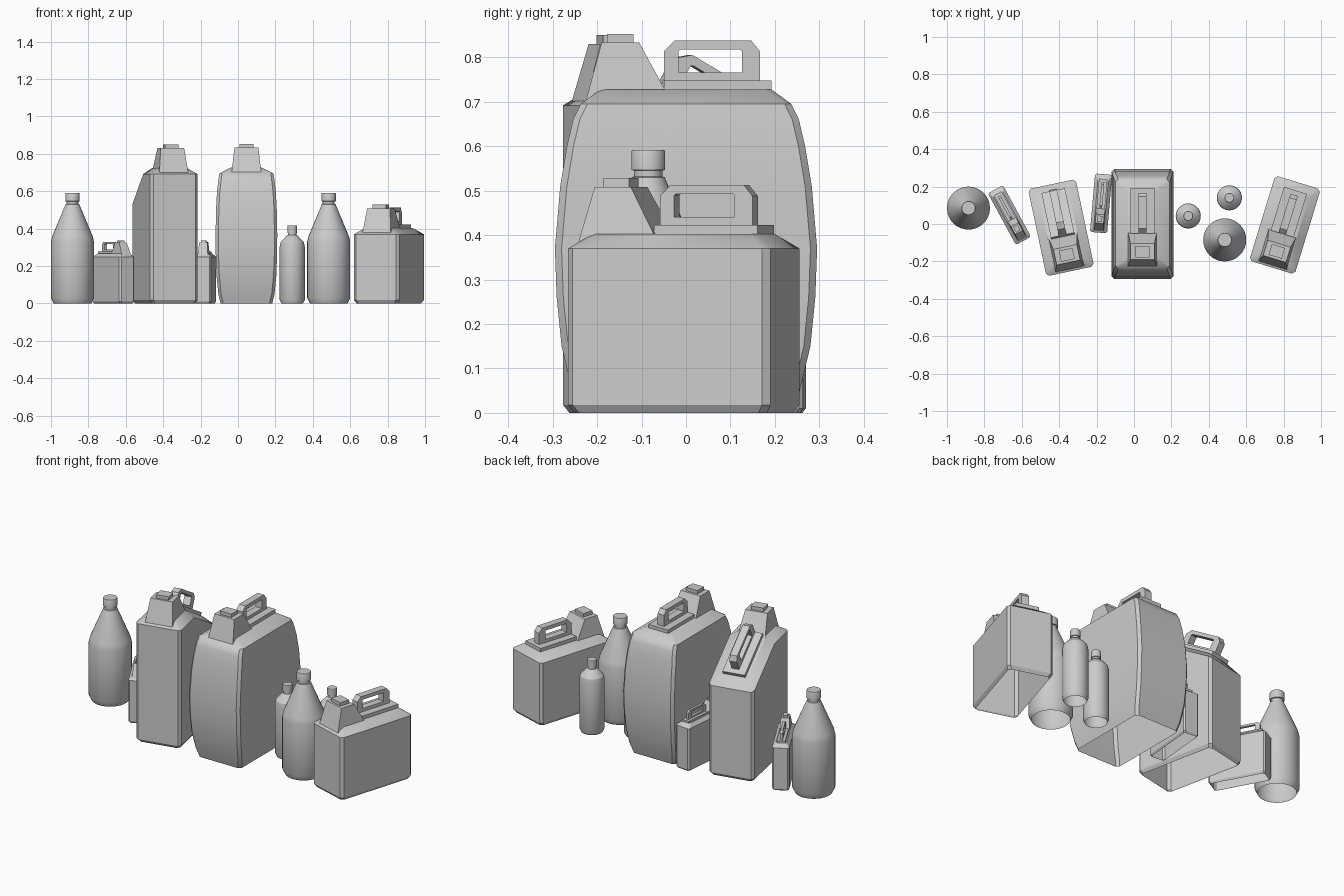
import bpy, bmesh
from math import sin, cos, pi, atan, radians
from mathutils import Matrix, Vector

if "Cube" in bpy.data.objects:
    bpy.data.objects.remove(bpy.data.objects["Cube"])


def finish(bm, name, loc, rot=0, scale=1, angle=28):
    bmesh.ops.recalc_face_normals(bm, faces=bm.faces)
    mesh = bpy.data.meshes.new(name)
    bm.to_mesh(mesh)
    bm.free()
    ob = bpy.data.objects.new(name, mesh)
    bpy.context.collection.objects.link(ob)
    ob.location = loc
    ob.rotation_euler.z = radians(rot)
    ob.scale = (scale,) * 3
    bpy.context.view_layer.objects.active = ob
    ob.select_set(True)
    bpy.ops.object.shade_smooth_by_angle(angle=radians(angle))
    ob.select_set(False)
    return ob


def bridge(bm, a, b):
    n = len(a)
    for i in range(n):
        j = (i + 1) % n
        bm.faces.new((a[i], a[j], b[j], b[i]))


def bottle(name, profile, loc, sides=32):
    # lathed shell, open underneath
    bm = bmesh.new()
    prev = None
    for r, z in profile:
        ring = [bm.verts.new((r * cos(2 * pi * i / sides), r * sin(2 * pi * i / sides), z))
                for i in range(sides)]
        if prev:
            bridge(bm, prev, ring)
        prev = ring
    bm.faces.new(prev)
    return finish(bm, name, loc)


def block(bm, lower, upper, m=Matrix()):
    # tapered box: each level is (half width, front y, back y, z)
    rings = []
    for w, y0, y1, z in (lower, upper):
        rings.append([bm.verts.new(m @ Vector(p)) for p in
                      ((-w, y0, z), (w, y0, z), (w, y1, z), (-w, y1, z))])
    bridge(bm, *rings)
    bm.faces.new(rings[1])


HANDLE_OUT = [(0, 0), (0, .065), (.025, .09), (.195, .09), (.215, .065), (.215, 0)]
HANDLE_IN = [(.033, .018), (.033, .066), (.037, .07), (.17, .07), (.174, .066), (.174, .018)]


def handle(bm, m, stretch, w=.02):
    loops = [[bm.verts.new(m @ Vector((x, y * stretch, z + .02))) for y, z in pts]
             for pts in (HANDLE_OUT, HANDLE_IN) for x in (-w, w)]
    out_l, out_r, in_l, in_r = loops
    for a, b in ((out_l, out_r), (out_l, in_l), (out_r, in_r), (in_l, in_r)):
        bridge(bm, a, b)


def canister(name, levels, h, loc, rot, scale=1, tw=.08, slope=0):
    # levels: (z, half width, half length), last one at shoulder height h
    bm = bmesh.new()
    yb = -.05
    W, L = levels[-1][1:]
    c = .015
    prev = None
    for z, w, l in levels + [(h + .033, tw, L - .045)]:
        pts = [(-w + c, -l), (w - c, -l), (w, -l + c), (w, yb), (w, l - c),
               (w - c, l), (-w + c, l), (-w, l - c), (-w, yb), (-w, -l + c)]
        drop = slope if z >= h else 0
        ring = [bm.verts.new((x, y, z - drop * max(0, y - yb))) for x, y in pts]
        if prev:
            bridge(bm, prev, ring)
        prev = ring
    bm.faces.new(prev[3:9])
    bm.faces.new(prev[8:] + prev[:4])
    # spout and square cap
    block(bm, (tw, -L + .01, -.03, h), (tw * .8, -.19, -.105, h + .138))
    block(bm, (tw * .46, -.178, -.118, h + .138), (tw * .46, -.178, -.118, h + .158))
    # handle plate and carrying handle, tilted with the top
    m = Matrix.Translation((0, yb, h + .033)) @ Matrix.Rotation(-atan(slope), 4, 'X')
    length = (L - .045 - yb) / cos(atan(slope))
    block(bm, (tw * .8, 0, length, -.005), (tw * .8, 0, length, .02), m)
    handle(bm, m, length / .24, tw * .26)
    return finish(bm, name, loc, rot, scale)


def straight(w, l, h):
    return [(0, w - .012, l - .012), (.018, w, l), (h, w, l)]


# bottles
BIG = [(.1, 0), (.115, .03), (.115, .33), (.108, .36), (.037, .53), (.032, .532),
       (.032, .545), (.038, .547), (.038, .588), (.036, .592)]
SMALL = [(.058, 0), (.067, .02), (.067, .305), (.062, .327), (.03, .362), (.022, .366),
         (.022, .376), (.026, .378), (.026, .415), (.024, .418)]
bottle("large_bottle_left", BIG, (-.885, .085, 0))
bottle("large_bottle_right", BIG, (.485, -.085, 0))
bottle("small_bottle_front", SMALL, (.29, .043, 0))
bottle("small_bottle_back", SMALL, (.51, .14, 0))

# canisters
small = straight(.082, .28, .445)
canister("small_canister_left", small, .445, (-.666, .048, 0), 28.5, .56, tw=.05)
canister("small_canister_right", small, .445, (-.176, .11, 0), -5, .56, tw=.05)
canister("tall_canister", straight(.13, .238, .692), .692, (-.39, -.02, 0), 12, slope=.58)
canister("short_canister", straight(.127, .238, .37), .37, (.807, -.005, 0), -17)
bulged = [(0, .138, .24), (.05, .15, .256), (.15, .16, .28), (.26, .164, .291), (.37, .165, .295),
          (.51, .162, .283), (.6, .157, .268), (.66, .15, .254), (.695, .145, .237)]
canister("bulged_canister", bulged, .695, (.045, 0, 0), 0)
